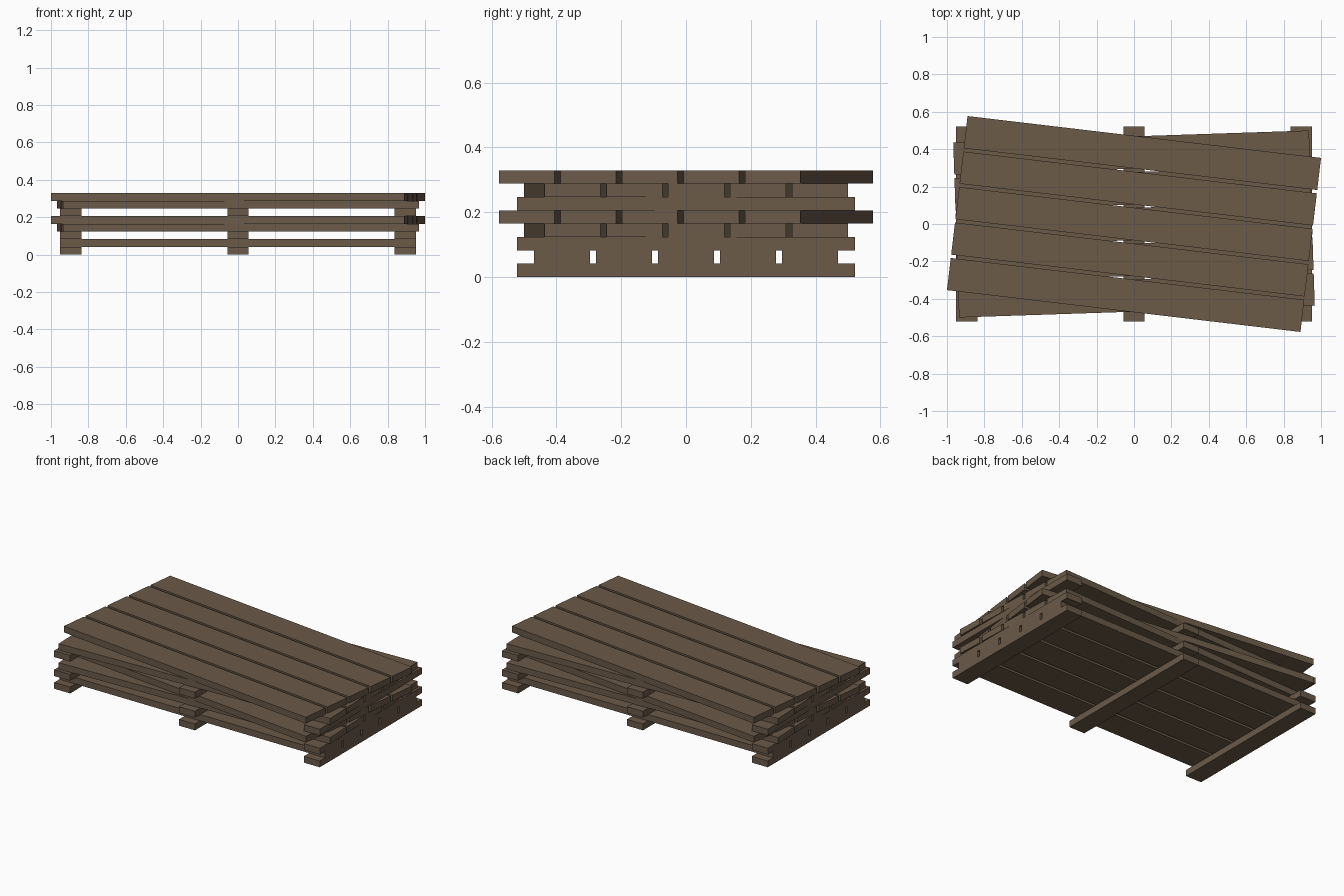
import bpy
import math
from mathutils import Matrix

if "Cube" in bpy.data.objects:
    bpy.data.objects.remove(bpy.data.objects["Cube"])

T = 0.0411          # thickness of every board
HALF_LEN = 0.9515   # half plank length
PLANK_W = 0.173
PITCH = 0.191
BATTEN_W = 0.114
BATTEN_LEN = 1.044

wood = bpy.data.materials.new("weathered_brown_wood")
wood.diffuse_color = (0.147, 0.103, 0.066, 1.0)
wood.use_nodes = True
wood.node_tree.nodes["Principled BSDF"].inputs["Base Color"].default_value = wood.diffuse_color


def board(name, size, centre, angle=0.0):
    """Box board, laid at centre and turned about the stack's vertical axis."""
    bpy.ops.mesh.primitive_cube_add(size=1)
    ob = bpy.context.object
    ob.name = name
    ob.data.transform(Matrix.Diagonal((*size, 1)))
    ob.matrix_world = Matrix.Rotation(math.radians(angle), 4, 'Z') @ Matrix.Translation(centre)
    ob.data.materials.append(wood)


def batten_layer(level):
    # three cross battens running front to back
    x = HALF_LEN - BATTEN_W / 2
    for i in (-1, 0, 1):
        board(f"batten_level{level}_{i + 2}", (BATTEN_W, BATTEN_LEN, T),
              (i * x, 0, (level + 0.5) * T))


def plank_layer(level, angle):
    # five long planks running side to side
    for i in range(-2, 3):
        board(f"plank_level{level}_{i + 3}", (2 * HALF_LEN, PLANK_W, T),
              (0, i * PITCH, (level + 0.5) * T), angle)


# stack from the ground up: None = battens, number = planks at that angle
layers = [None, 0, None, 1.9, -6.75, None, 1.9, -6.75]
for level, angle in enumerate(layers):
    if angle is None:
        batten_layer(level)
    else:
        plank_layer(level, angle)
